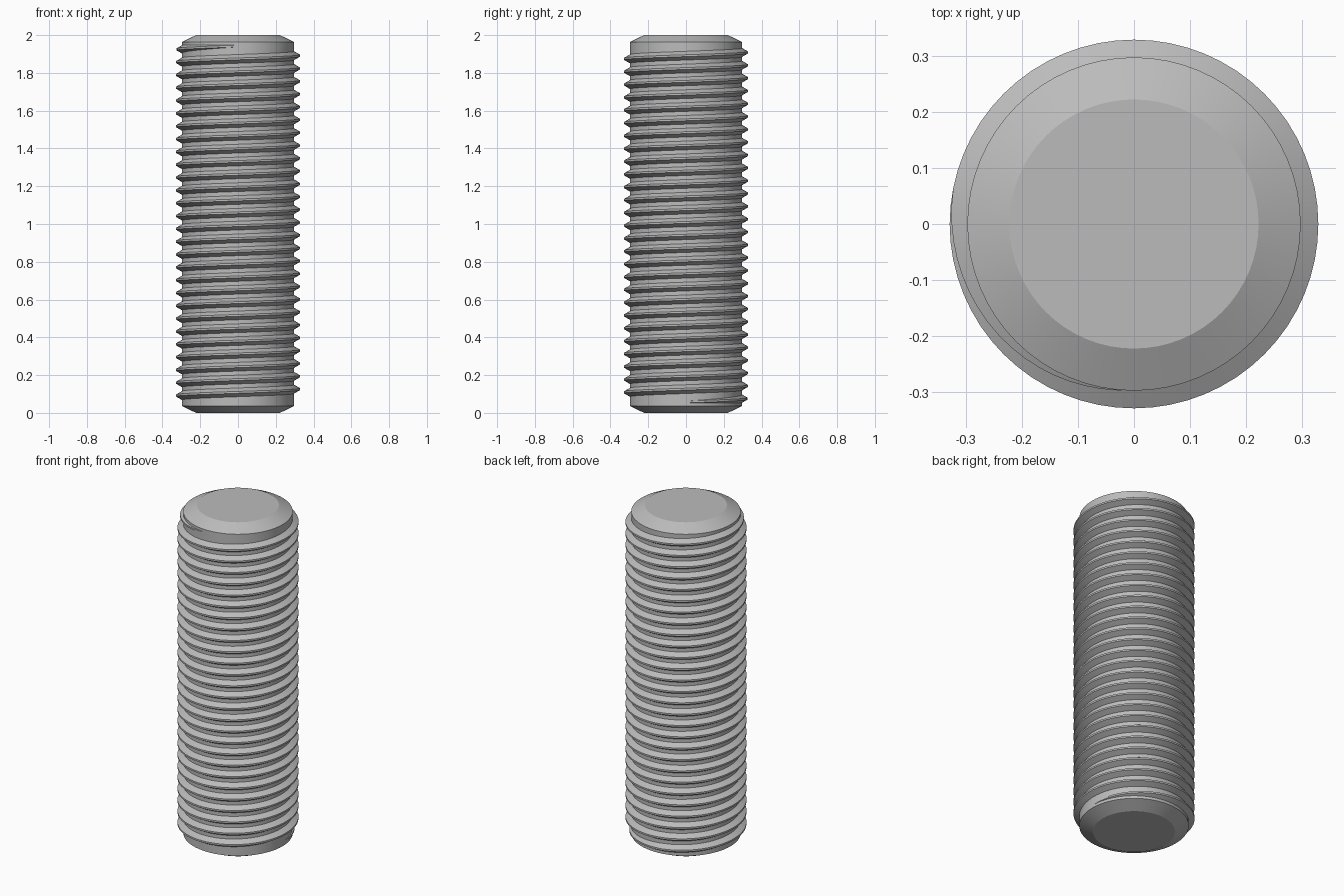
import bpy, bmesh, math

cube = bpy.data.objects.get("Cube")
if cube:
    bpy.data.objects.remove(cube, do_unlink=True)

CORE_R, CREST_R, TIP_R = 0.297, 0.3285, 0.222
LENGTH, CHAMFER = 2.0, 0.037
SEGMENTS = 64
PITCH, TURNS = 0.0679, 27.75
FADE = 0.28          # turns over which the thread runs out
CREST_HALF = 0.005   # half width of the crest flat

steel = bpy.data.materials.new("grey steel")
steel.use_nodes = True
steel.diffuse_color = (0.5, 0.5, 0.5, 1)
steel.node_tree.nodes["Principled BSDF"].inputs["Base Color"].default_value = (0.5, 0.5, 0.5, 1)


def finish(bm, name):
    bmesh.ops.recalc_face_normals(bm, faces=bm.faces[:])
    mesh = bpy.data.meshes.new(name)
    bm.to_mesh(mesh)
    bm.free()
    mesh.materials.append(steel)
    obj = bpy.data.objects.new(name, mesh)
    bpy.context.collection.objects.link(obj)
    bpy.ops.object.select_all(action="DESELECT")
    obj.select_set(True)
    bpy.context.view_layer.objects.active = obj
    bpy.ops.object.shade_smooth_by_angle(angle=math.radians(20))
    return obj


def bridge(bm, a, b):
    for i in range(len(a)):
        j = (i + 1) % len(a)
        bm.faces.new((a[i], a[j], b[j], b[i]))


def ring(bm, radius, z):
    angles = [math.tau * i / SEGMENTS for i in range(SEGMENTS)]
    return [bm.verts.new((radius * math.cos(t), radius * math.sin(t), z)) for t in angles]


# Rod core with a chamfer at both ends
bm = bmesh.new()
profile = [(TIP_R, 0), (CORE_R, CHAMFER), (CORE_R, LENGTH - CHAMFER), (TIP_R, LENGTH)]
rings = [ring(bm, r, z) for r, z in profile]
for lower, upper in zip(rings, rings[1:]):
    bridge(bm, lower, upper)
bm.faces.new(rings[0])
bm.faces.new(rings[-1])
finish(bm, "rod_core")

# Right-handed helical thread that sinks into the core at both ends
bm = bmesh.new()
steps = round(TURNS * SEGMENTS)
start_z = (LENGTH - TURNS * PITCH) / 2
base_r = CORE_R - 0.003
sections = []
for i in range(steps + 1):
    turn = i / SEGMENTS
    rise = min(1, turn / FADE, (TURNS - turn) / FADE)
    crest_r = CORE_R - 0.001 + (CREST_R - CORE_R + 0.001) * rise
    base_half = CREST_HALF + (crest_r - base_r) * math.tan(math.radians(30))
    c, s = math.cos(math.tau * turn), math.sin(math.tau * turn)
    z = start_z + PITCH * turn
    points = [(base_r, -base_half), (crest_r, -CREST_HALF),
              (crest_r, CREST_HALF), (base_r, base_half)]
    sections.append([bm.verts.new((r * c, r * s, z + dz)) for r, dz in points])
for a, b in zip(sections, sections[1:]):
    bridge(bm, a, b)
bm.faces.new(sections[0])
bm.faces.new(sections[-1])
finish(bm, "screw_thread")
